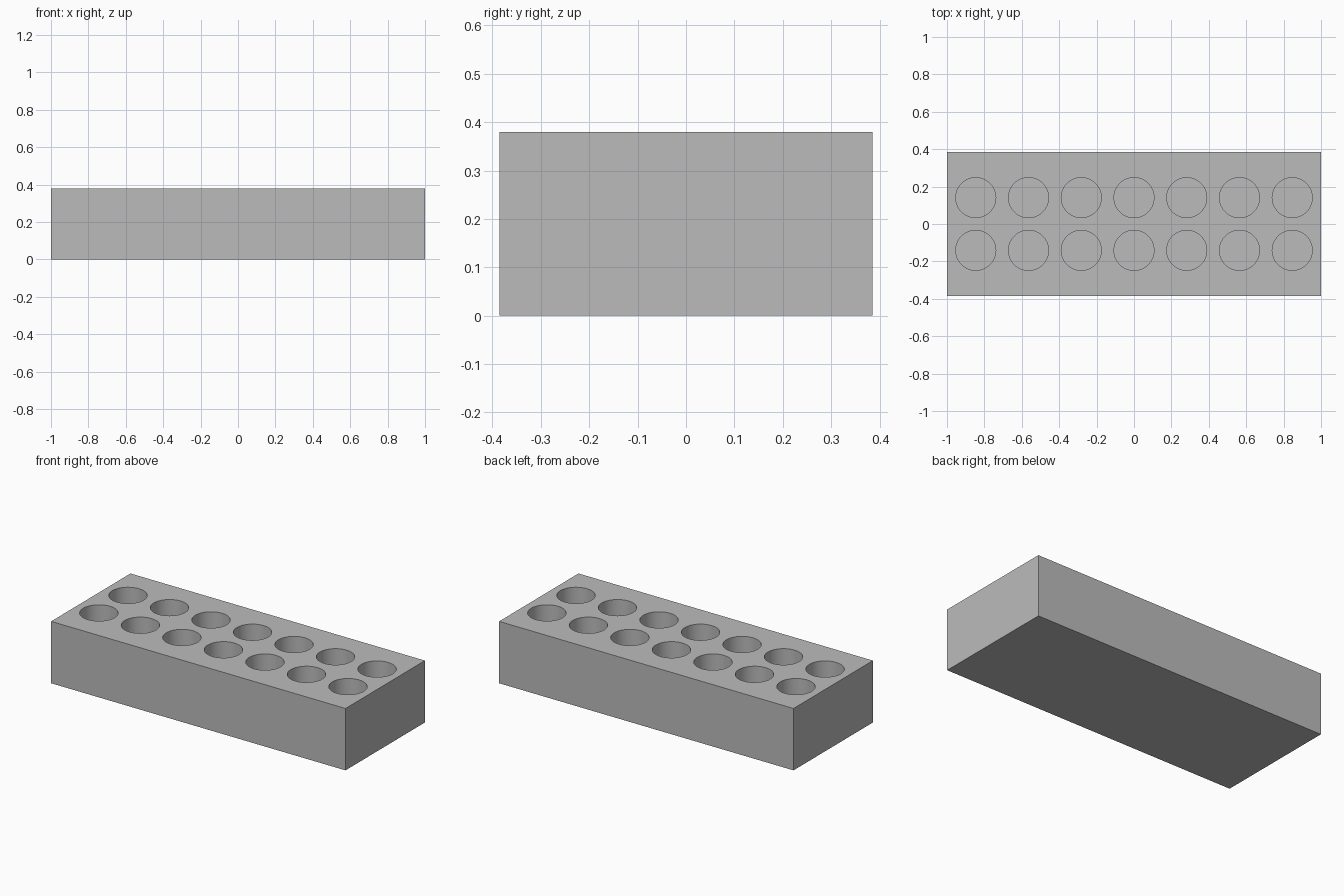
import bpy
import bmesh
import math
from mathutils import Matrix, Vector

LENGTH, WIDTH, HEIGHT = 2.0, 0.77, 0.38
COLUMNS, ROWS = 7, 2
PITCH, RADIUS, FLOOR = 0.282, 0.107, 0.06

default = bpy.data.objects.get("Cube")
if default:
    bpy.data.objects.remove(default, do_unlink=True)

# One plain grey
grey = bpy.data.materials.new("mid_grey")
grey.use_nodes = True
colour = (0.5, 0.5, 0.5, 1)
grey.diffuse_color = colour
grey.node_tree.nodes["Principled BSDF"].inputs["Base Color"].default_value = colour


def add_object(name, bm):
    mesh = bpy.data.meshes.new(name)
    bm.to_mesh(mesh)
    bm.free()
    mesh.materials.append(grey)
    obj = bpy.data.objects.new(name, mesh)
    bpy.context.collection.objects.link(obj)
    return obj


# Solid block
bm = bmesh.new()
bmesh.ops.create_cube(bm, size=1, matrix=Matrix.Translation((0, 0, HEIGHT / 2))
                      @ Matrix.Diagonal((LENGTH, WIDTH, HEIGHT, 1)))
rack = add_object("rack_block", bm)

# Grid of round cutters, reaching above the top face
bm = bmesh.new()
for column in range(COLUMNS):
    for row in range(ROWS):
        centre = Vector(((column - (COLUMNS - 1) / 2) * PITCH,
                         (row - (ROWS - 1) / 2) * PITCH, FLOOR + HEIGHT / 2))
        bmesh.ops.create_cone(bm, cap_ends=True, segments=64, radius1=RADIUS,
                              radius2=RADIUS, depth=HEIGHT,
                              matrix=Matrix.Translation(centre))
cutter = add_object("well_cutter", bm)
cutter.hide_render = True

# Sink the wells into the block
wells = rack.modifiers.new("wells", "BOOLEAN")
wells.operation = "DIFFERENCE"
wells.solver = "EXACT"
wells.object = cutter
bpy.ops.object.select_all(action="DESELECT")
rack.select_set(True)
bpy.context.view_layer.objects.active = rack
bpy.ops.object.modifier_apply(modifier=wells.name)
bpy.data.objects.remove(cutter, do_unlink=True)

# Round well walls, crisp rims and corners
bpy.ops.object.shade_smooth_by_angle(angle=math.radians(30))
